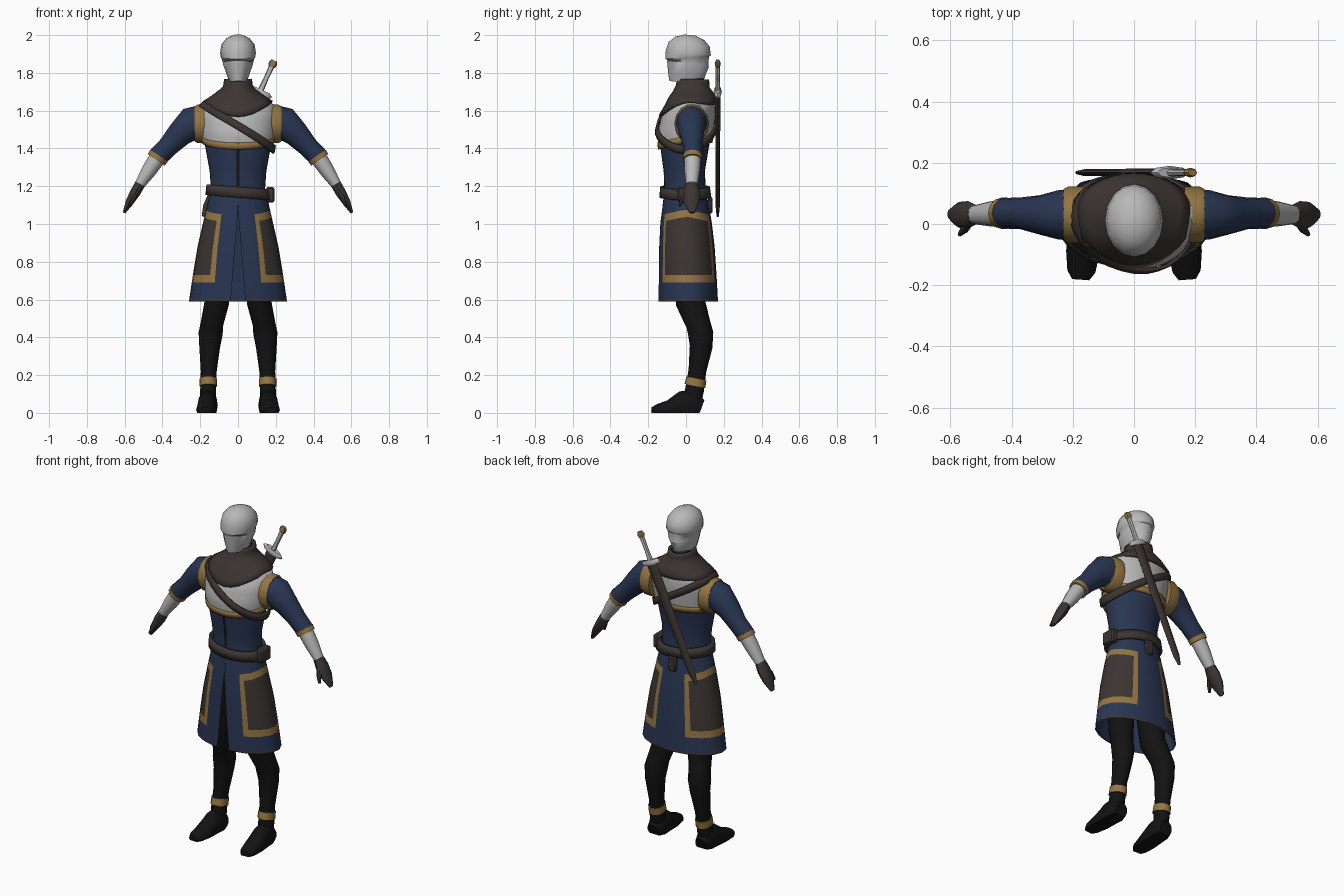
import bpy, bmesh
from math import sin, cos, radians, copysign
from mathutils import Vector

cube = bpy.data.objects.get("Cube")
if cube:
    bpy.data.objects.remove(cube)


def material(name, rgb):
    m = bpy.data.materials.new(name)
    m.use_nodes = True
    m.diffuse_color = (*rgb, 1)
    m.node_tree.nodes["Principled BSDF"].inputs["Base Color"].default_value = (*rgb, 1)
    return m


SILVER = material("pale silver", (0.48, 0.48, 0.48))
NAVY = material("navy cloth", (0.022, 0.036, 0.085))
GOLD = material("gold trim", (0.30, 0.18, 0.055))
BROWN = material("dark brown leather", (0.045, 0.036, 0.032))
BLACK = material("black cloth", (0.006, 0.006, 0.006))
GREY = material("visor grey", (0.12, 0.12, 0.12))
made = []


def finish(name, bm, mats, mirror=False, thick=0):
    me = bpy.data.meshes.new(name)
    bm.to_mesh(me)
    bm.free()
    for m in mats:
        me.materials.append(m)
    ob = bpy.data.objects.new(name, me)
    bpy.context.collection.objects.link(ob)
    if mirror:
        ob.modifiers.new("Mirror", "MIRROR").use_mirror_merge = False
    if thick:
        mod = ob.modifiers.new("Solidify", "SOLIDIFY")
        mod.thickness, mod.offset = thick, 0
    made.append(ob)
    return ob


# Body outline: height, half width, front depth, back depth
OUTLINE = [(0.58, 0.262, -0.145, 0.17), (0.85, 0.222, -0.143, 0.155),
           (1.0, 0.187, -0.137, 0.138), (1.1, 0.165, -0.122, 0.12),
           (1.18, 0.143, -0.115, 0.105), (1.28, 0.15, -0.118, 0.1),
           (1.4, 0.172, -0.135, 0.12), (1.48, 0.185, -0.142, 0.135),
           (1.57, 0.195, -0.12, 0.145), (1.63, 0.185, -0.085, 0.142),
           (1.67, 0.12, -0.065, 0.135), (1.72, 0.055, -0.03, 0.1),
           (1.78, 0.045, -0.02, 0.095)]


def surface(a, z, off):
    """Point on the body outline at an angle (front is -90 degrees)."""
    z0 = min(max(z, OUTLINE[0][0]), OUTLINE[-1][0])
    for lo, hi in zip(OUTLINE, OUTLINE[1:]):
        if z0 <= hi[0]:
            t = (z0 - lo[0]) / (hi[0] - lo[0])
            rx, front, back = (p + (q - p) * t for p, q in zip(lo[1:], hi[1:]))
            break
    ry = (back - front) / 2 + off
    return Vector(((rx + off) * cos(a), (front + back) / 2 + ry * sin(a), z))


FULL = [i * 360 / 32 for i in range(33)]


def band(name, rows, mats, off=0, thick=0, degs=FULL, pick=None, slit=None):
    """Sheet wrapped round the body; each row is a height rule of the angle."""
    bm = bmesh.new()
    grid = []
    for row in rows:
        line = []
        for d in degs:
            a = radians(d)
            co = surface(a, row(a) if callable(row) else row, off)
            if slit and d in (degs[0], degs[-1]):
                co.x = copysign(slit(co.z), co.x)
            line.append(bm.verts.new(co))
        grid.append(line)
    for r in range(len(rows) - 1):
        for c in range(len(degs) - 1):
            f = bm.faces.new((grid[r][c], grid[r][c + 1], grid[r + 1][c + 1], grid[r + 1][c]))
            if pick:
                f.material_index = pick((degs[c] + degs[c + 1]) / 2, r)
    if degs is FULL:
        bmesh.ops.remove_doubles(bm, verts=bm.verts, dist=0.0001)
    return finish(name, bm, mats, thick=thick)


def between(low, high, steps):
    return [lambda a, t=i / steps: low(a) + (high(a) - low(a)) * t for i in range(steps + 1)]


def tube(name, rings, mats, ref=(1, 0, 0), n=12, mirror=False, pick=None):
    """Skin over rings (x, y, z, radius along ref, other radius)."""
    bm = bmesh.new()
    pts = [Vector(r[:3]) for r in rings]
    loops = []
    for i, (x, y, z, ra, rb) in enumerate(rings):
        t = (pts[min(i + 1, len(pts) - 1)] - pts[max(i - 1, 0)]).normalized()
        v = t.cross(Vector(ref)).normalized()
        u = v.cross(t)
        loop = []
        for k in range(n):
            a = radians(360 * k / n)
            co = pts[i] + u * ra * cos(a) + v * rb * sin(a)
            co.z = max(co.z, 0)
            loop.append(bm.verts.new(co))
        loops.append(loop)
    for r, (p, q) in enumerate(zip(loops, loops[1:])):
        for k in range(n):
            f = bm.faces.new((p[k], p[(k + 1) % n], q[(k + 1) % n], q[k]))
            if pick:
                f.material_index = pick(f.calc_center_median(), r)
    bm.faces.new(loops[0])
    bm.faces.new(loops[-1])
    bmesh.ops.recalc_face_normals(bm, faces=bm.faces)
    return finish(name, bm, mats, mirror)


def box(name, centre, size, mat):
    bm = bmesh.new()
    bmesh.ops.create_cube(bm, size=1)
    for v in bm.verts:
        v.co = Vector(centre) + Vector(p * s for p, s in zip(v.co, size))
    bmesh.ops.bevel(bm, geom=bm.edges[:], offset=0.008, segments=1, affect="EDGES")
    finish(name, bm, [mat])


def front(a):
    return max(0, -sin(a))


# Torso with pale chest cape and its gold edge
band("torso", [p[0] for p in OUTLINE[3:]], [NAVY])
edge = lambda a: 1.465 - 0.035 * front(a)
band("chest_cape", between(edge, lambda a: 1.7, 10), [SILVER], off=0.01)
band("chest_trim", between(lambda a: edge(a) - 0.035, edge, 2), [GOLD], off=0.011, thick=0.006)
band("coat_seam", [1.2, 1.28, 1.4], [BLACK], off=0.003, degs=[-93, -90, -87])

# Scarf, diagonal strap and belt
band("scarf", between(lambda a: 1.645 - 0.075 * front(a) ** 3 - 0.015 * max(0, sin(a)),
                      lambda a: 1.765, 6), [BROWN], off=0.017, thick=0.018)
strap = lambda a: 1.52 - 0.125 * cos(a)
band("strap", between(lambda a: strap(a) - 0.022, lambda a: strap(a) + 0.022, 2),
     [BROWN], off=0.02, thick=0.012)
waist = lambda a: 1.168 - 0.013 * cos(a)
band("belt", between(lambda a: waist(a) - 0.028, lambda a: waist(a) + 0.028, 1),
     [BROWN], off=0.014, thick=0.016)
box("belt_pouch", (0.17, 0, 1.155), (0.045, 0.09, 0.08), BROWN)
box("belt_tail", (0, 0.128, 1.1), (0.05, 0.025, 0.09), BROWN)

# Coat skirt, open at the front, with a bordered leather panel on each side
half = [-89.9, -80, -70, -60, -52, -35, -15, 5, 25, 42, 58, 66, 78, 90]
around = half + [180 - d for d in reversed(half[:-1])]
arch = lambda z: lambda a: z - 0.03 * abs(sin(a))
skirt_rows = [0.59, 0.603, 0.69, 0.73, 0.88, arch(1.04), arch(1.078), 1.16]
opening = lambda z: 0.002 + 0.036 * max(0, 1.05 - z) / 0.45


def panel(d, r):
    d = d if d <= 90 else 180 - d
    if r in (3, 4) and -52 < d < 58:
        return 1
    if 2 <= r <= 5 and -60 < d < 66:
        return 2
    return 1 if r == 0 else 0


band("coat_skirt", skirt_rows, [NAVY, BROWN, GOLD], degs=around, pick=panel, slit=opening)
band("skirt_lining", skirt_rows, [NAVY], off=-0.007, degs=around, slit=opening)

# Head: full helmet with a brow ridge and a sunken eye band
head = [(1.75, 0.0, 0.045, 0.088), (1.79, 0.003, 0.06, 0.098), (1.848, 0.01, 0.08, 0.112),
        (1.852, 0.013, 0.08, 0.106), (1.876, 0.014, 0.087, 0.108), (1.882, 0.01, 0.091, 0.119),
        (1.905, 0.012, 0.095, 0.12), (1.95, 0.016, 0.088, 0.11), (1.982, 0.02, 0.062, 0.078),
        (2.0, 0.022, 0.025, 0.03)]
tube("helmet", [(0, y, z, rx, ry) for z, y, rx, ry in head], [SILVER, GREY], n=16,
     pick=lambda c, r: int(r == 3 and c.y < -0.02))

# Arms
Y = (0, 1, 0)
tube("shoulder_trim", [(0.165, 0.03, 1.53, 0.092, 0.105), (0.215, 0.03, 1.53, 0.092, 0.104),
                       (0.23, 0.03, 1.53, 0.085, 0.096)], [GOLD], Y, 14, True)
tube("sleeve", [(0.19, 0.03, 1.535, 0.086, 0.096), (0.25, 0.03, 1.53, 0.08, 0.088),
                (0.31, 0.03, 1.475, 0.064, 0.068), (0.37, 0.035, 1.41, 0.052, 0.055),
                (0.425, 0.035, 1.355, 0.05, 0.053)], [NAVY], Y, 12, True)
tube("sleeve_cuff", [(0.418, 0.035, 1.362, 0.052, 0.056), (0.433, 0.035, 1.34, 0.051, 0.054)],
     [GOLD], Y, 12, True)
tube("forearm", [(0.42, 0.035, 1.36, 0.045, 0.045), (0.47, 0.033, 1.285, 0.041, 0.04),
                 (0.527, 0.03, 1.198, 0.03, 0.026)], [SILVER], Y, 12, True)
tube("glove", [(0.518, 0.03, 1.212, 0.032, 0.029), (0.543, 0.03, 1.168, 0.045, 0.029),
               (0.573, 0.03, 1.118, 0.042, 0.023), (0.603, 0.032, 1.06, 0.016, 0.008)],
     [BROWN], Y, 10, True)
tube("thumb", [(0.538, 0.01, 1.175, 0.016, 0.016), (0.555, -0.018, 1.135, 0.014, 0.014),
               (0.57, -0.034, 1.095, 0.007, 0.007)], [BROWN], Y, 8, True)

# Legs and boots
tube("leg", [(0.09, 0, 1.0, 0.08, 0.09), (0.105, 0.015, 0.75, 0.075, 0.085),
             (0.113, 0.025, 0.58, 0.065, 0.078), (0.138, 0.065, 0.47, 0.06, 0.065),
             (0.145, 0.078, 0.42, 0.064, 0.067), (0.15, 0.08, 0.35, 0.055, 0.06),
             (0.155, 0.06, 0.22, 0.042, 0.047), (0.158, 0.045, 0.12, 0.042, 0.05),
             (0.16, 0.04, 0.05, 0.045, 0.04)], [BLACK], mirror=True)
tube("ankle_band", [(0.157, 0.047, 0.142, 0.047, 0.056), (0.157, 0.055, 0.182, 0.046, 0.054)],
     [GOLD], mirror=True)
tube("boot", [(0.16, 0.082, 0.025, 0.04, 0.045), (0.16, 0.04, 0.04, 0.053, 0.085),
              (0.163, -0.02, 0.035, 0.052, 0.08), (0.167, -0.09, 0.015, 0.055, 0.052),
              (0.172, -0.155, 0.01, 0.046, 0.035), (0.174, -0.182, 0.01, 0.028, 0.02)],
     [BLACK], n=12, mirror=True)

# Sheathed sword slung across the back
tip, top = Vector((-0.185, 0.168, 1.04)), Vector((0.192, 0.168, 1.865))


def blade_part(name, rings, mat):
    tube(name, [(*tip.lerp(top, t), ra, rb) for t, ra, rb in rings], [mat], Y, 8)


blade_part("scabbard", [(0, 0.006, 0.008), (0.06, 0.011, 0.024), (0.5, 0.013, 0.031),
                        (0.79, 0.015, 0.036)], BROWN)
blade_part("sword_guard", [(0.785, 0.018, 0.06), (0.8, 0.022, 0.07), (0.815, 0.016, 0.05)], SILVER)
blade_part("sword_grip", [(0.81, 0.013, 0.016), (0.88, 0.011, 0.013), (0.97, 0.012, 0.015)], SILVER)
blade_part("sword_pommel", [(0.96, 0.012, 0.018), (0.98, 0.016, 0.023), (1, 0.011, 0.016)], GOLD)

# Smooth shading with sharp edges kept
bpy.ops.object.select_all(action="DESELECT")
for ob in made:
    ob.select_set(True)
bpy.context.view_layer.objects.active = made[0]
bpy.ops.object.shade_smooth_by_angle(angle=radians(40))
